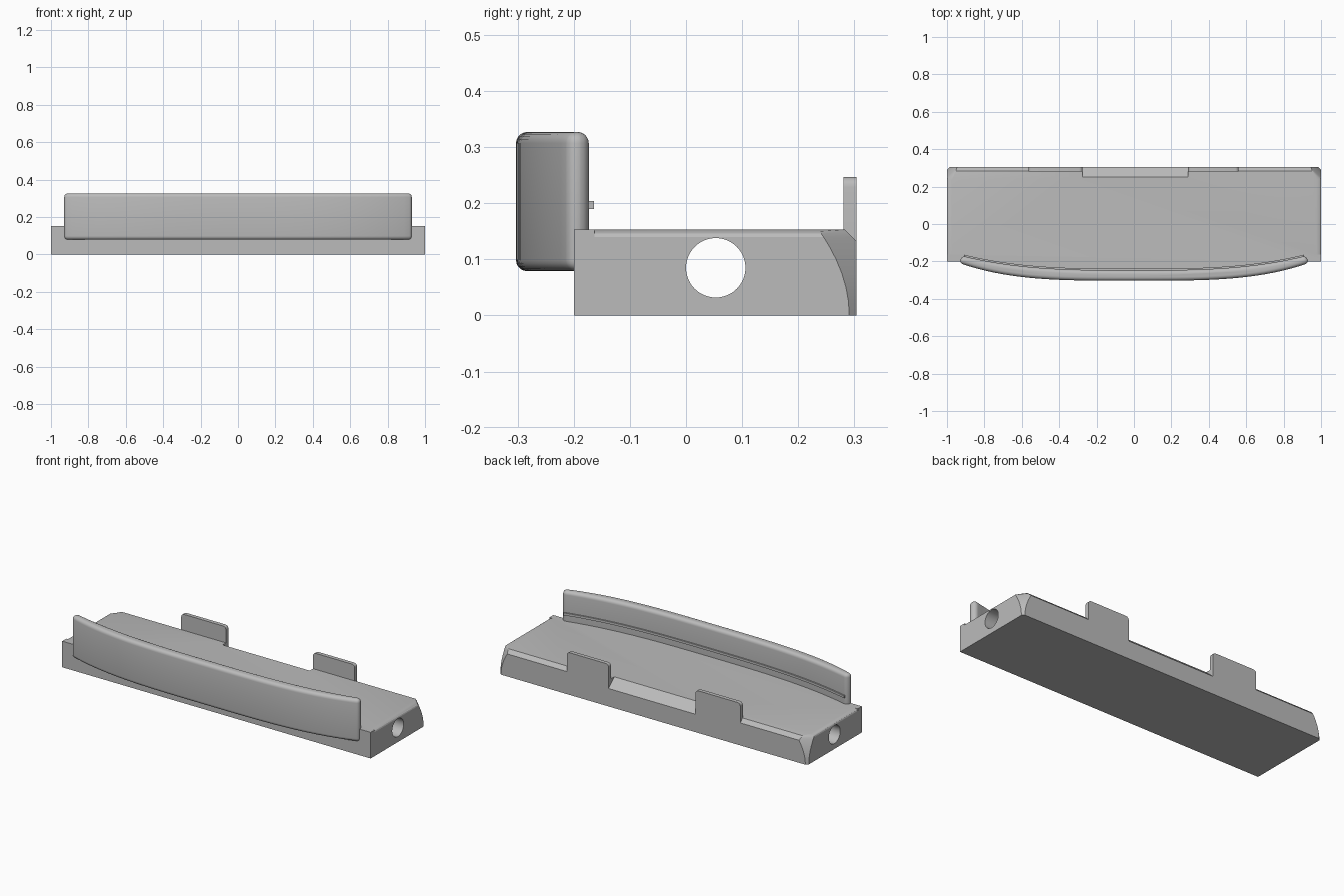
import bpy
import bmesh
import math
from mathutils import Matrix

cube = bpy.data.objects.get("Cube")
if cube:
    bpy.data.objects.remove(cube)

grey = bpy.data.materials.new("plain grey")
grey.use_nodes = True
grey.diffuse_color = (0.5, 0.5, 0.5, 1)
grey.node_tree.nodes["Principled BSDF"].inputs["Base Color"].default_value = (0.5, 0.5, 0.5, 1)

TOP = 0.153
BACK = 0.304


def finish(name, bm):
    bmesh.ops.recalc_face_normals(bm, faces=bm.faces)
    mesh = bpy.data.meshes.new(name)
    bm.to_mesh(mesh)
    bm.free()
    mesh.materials.append(grey)
    obj = bpy.data.objects.new(name, mesh)
    bpy.context.collection.objects.link(obj)
    return obj


def select(obj):
    bpy.ops.object.select_all(action='DESELECT')
    obj.select_set(True)
    bpy.context.view_layer.objects.active = obj


def smooth(obj, degrees=25):
    select(obj)
    bpy.ops.object.shade_smooth_by_angle(angle=math.radians(degrees))


def loft(name, rings):
    """Skin a stack of equal-length point rings and cap both ends."""
    bm = bmesh.new()
    loops = [[bm.verts.new(p) for p in ring] for ring in rings]
    for a, b in zip(loops, loops[1:]):
        for i in range(len(a)):
            j = (i + 1) % len(a)
            bm.faces.new((a[i], a[j], b[j], b[i]))
    bm.faces.new(loops[0])
    bm.faces.new(loops[-1])
    bmesh.ops.remove_doubles(bm, verts=bm.verts, dist=0.00001)
    return finish(name, bm)


def cut(target, cutter):
    cutter.hide_render = True
    mod = target.modifiers.new("cut", 'BOOLEAN')
    mod.operation = 'DIFFERENCE'
    mod.solver = 'EXACT'
    mod.object = cutter
    select(target)
    bpy.ops.object.modifier_apply(modifier=mod.name)
    bpy.data.objects.remove(cutter)


# Base block: rear corners cut wider towards the top, softened end edges, rear chamfer
def base_ring(z):
    c = 0.013 + 0.055 * (z / TOP) ** 2
    drop = max(0, z - 0.14) / (TOP - 0.14)
    w = 1 - 0.025 * (1 - math.sqrt(max(0, 1 - drop ** 2)))
    y = BACK - max(0, z - 0.132)
    half = [(1, -0.2), (1, -0.163), (w, -0.163), (w, BACK - c), (1 - c + BACK - y, y)]
    return [(px, py, z) for px, py in half] + [(-px, py, z) for px, py in reversed(half)]


levels = [0, 0.025, 0.05, 0.075, 0.1, 0.12, 0.132, 0.14, 0.146, 0.15, TOP]
base = loft("base_block", [base_ring(z) for z in levels])

# Sloping recess between the tabs
wedge = [(0.25, TOP), (0.25, 0.2), (0.4, 0.2), (0.4, 0.105), (BACK, 0.105)]
cut(base, loft("recess_cutter", [[(x, y, z) for y, z in wedge] for x in (-0.275, 0.29)]))

# Pivot hole through the full width
bm = bmesh.new()
bmesh.ops.create_cone(bm, cap_ends=True, segments=48, radius1=0.053, radius2=0.053, depth=2.4,
                      matrix=Matrix.Translation((0, 0.053, 0.085)) @ Matrix.Rotation(math.pi / 2, 4, 'Y'))
cut(base, finish("hole_cutter", bm))
smooth(base)


# Rear tabs with rounded top corners
def tab(name, x0, x1, r=0.018):
    outline = [(x0, 0.115), (x1, 0.115)]
    for cx, start in ((x1 - r, 0), (x0 + r, 90)):
        for i in range(6):
            a = math.radians(start + 18 * i)
            outline.append((cx + r * math.cos(a), 0.247 - r + r * math.sin(a)))
    smooth(loft(name, [[(x, y, z) for x, z in outline] for y in (0.281, BACK)]))


tab("right_tab", -0.565, -0.275)
tab("left_tab", 0.29, 0.56)


# Bowed front panel, its rib and the ledge behind it
def outer(x):
    return -0.303 + 0.12 * abs(x) ** 3.5


def inner(x):
    return -0.247 + 0.1 * abs(x) ** 3


def strip(name, front, back, front_half, back_half, z0, z1, steps=40):
    t = [-1 + 2 * i / steps for i in range(steps + 1)]
    ring = [(u * front_half, front(u * front_half)) for u in t]
    ring += [(u * back_half, back(u * back_half)) for u in reversed(t)]
    return loft(name, [[(x, y, z) for x, y in ring] for z in (z0, z1)])


panel = strip("front_panel", outer, inner, 0.935, 0.92, 0.079, 0.327)
bevel = panel.modifiers.new("rounded edges", 'BEVEL')
bevel.width = 0.02
bevel.segments = 5
bevel.limit_method = 'ANGLE'
bevel.angle_limit = math.radians(35)
bevel.use_clamp_overlap = False
select(panel)
bpy.ops.object.modifier_apply(modifier=bevel.name)
smooth(panel, 35)

smooth(strip("panel_rib", lambda x: inner(x) - 0.01, lambda x: inner(x) + 0.008,
             0.91, 0.91, 0.19, 0.204))
smooth(strip("panel_ledge", lambda x: inner(x) - 0.015, lambda x: -0.2,
             0.77, 0.77, 0.085, TOP))
